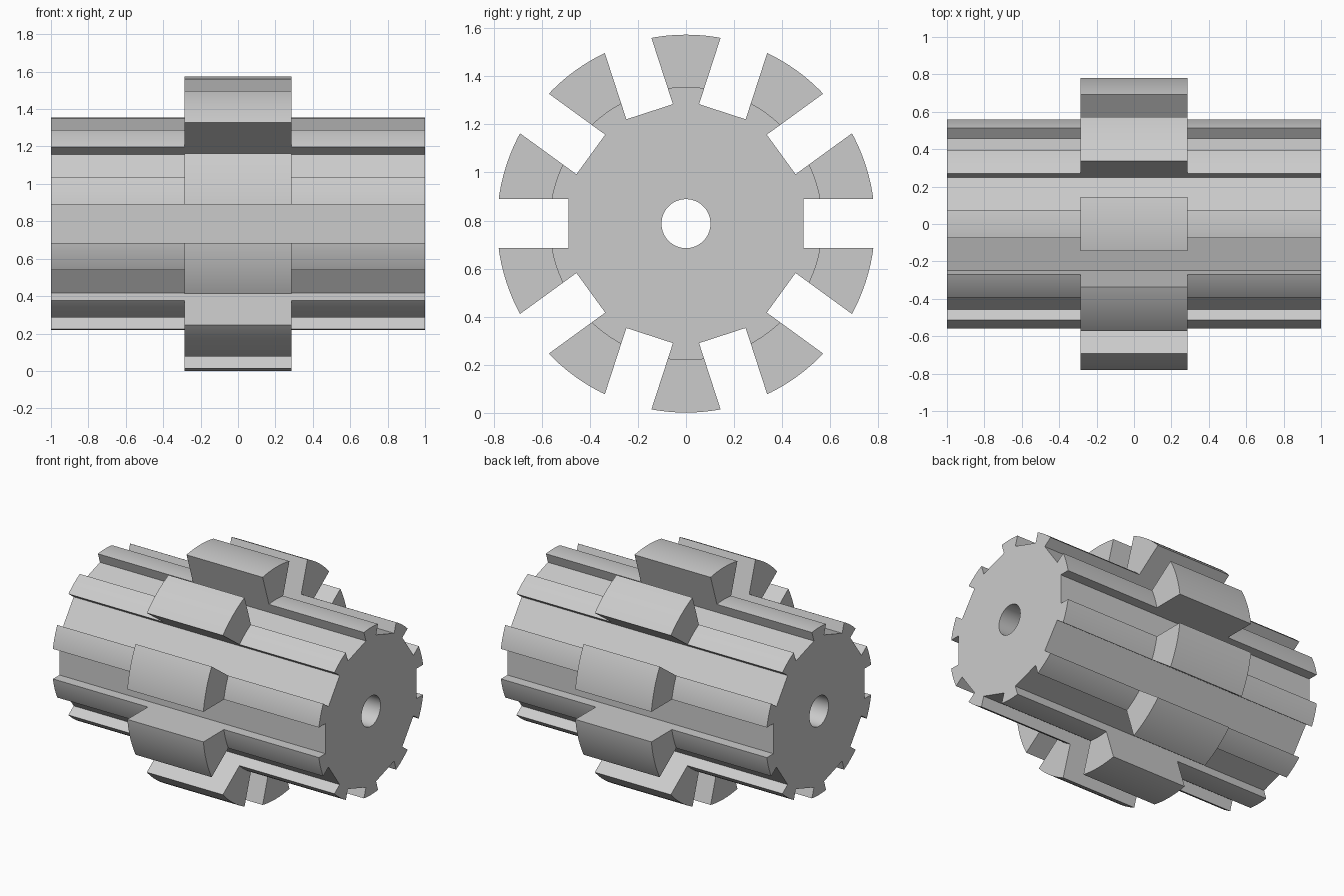
import bpy, bmesh, math
from mathutils import Matrix, Vector

cube = bpy.data.objects.get("Cube")
if cube:
    bpy.data.objects.remove(cube, do_unlink=True)

TEETH = 10
R_TOOTH, R_HUB, R_FLOOR, R_BORE = 0.787, 0.569, 0.49, 0.102
HALF_LENGTH, HALF_RIM, HALF_SLOT = 1.0, 0.286, 0.102
AXIS_Z = R_TOOTH

steel = bpy.data.materials.new("plain grey")
grey = (0.6, 0.6, 0.6, 1)
steel.diffuse_color = grey
steel.use_nodes = True
steel.node_tree.nodes["Principled BSDF"].inputs["Base Color"].default_value = grey


def make_object(name, bm):
    bmesh.ops.recalc_face_normals(bm, faces=bm.faces)
    mesh = bpy.data.meshes.new(name)
    bm.to_mesh(mesh)
    bm.free()
    mesh.materials.append(steel)
    obj = bpy.data.objects.new(name, mesh)
    bpy.context.collection.objects.link(obj)
    obj.location.z = AXIS_Z
    return obj


# Stepped drum with a bore, turned about the x axis
profile = [(-HALF_LENGTH, R_BORE), (-HALF_LENGTH, R_HUB), (-HALF_RIM, R_HUB),
           (-HALF_RIM, R_TOOTH), (HALF_RIM, R_TOOTH), (HALF_RIM, R_HUB),
           (HALF_LENGTH, R_HUB), (HALF_LENGTH, R_BORE)]
bm = bmesh.new()
ring = [bm.verts.new((x, 0, r)) for x, r in profile]
edges = [bm.edges.new((a, b)) for a, b in zip(ring, ring[1:] + ring[:1])]
bmesh.ops.spin(bm, geom=ring + edges, cent=(0, 0, 0), axis=(1, 0, 0),
               angle=math.tau, steps=120)
bmesh.ops.remove_doubles(bm, verts=bm.verts, dist=1e-4)
gear = make_object("splined_gear", bm)

# Straight slots between the teeth, running the full length
bm = bmesh.new()
depth = 0.5
for i in range(TEETH):
    place = (Matrix.Rotation(math.tau * i / TEETH, 4, 'X')
             @ Matrix.Translation(Vector((0, R_FLOOR + depth / 2, 0)))
             @ Matrix.Diagonal((2.4, depth, 2 * HALF_SLOT, 1)))
    bmesh.ops.create_cube(bm, size=1, matrix=place)
slots = make_object("slot_cutter", bm)
slots.hide_render = True

cut = gear.modifiers.new("slots", 'BOOLEAN')
cut.operation = 'DIFFERENCE'
cut.solver = 'EXACT'
cut.object = slots

bpy.ops.object.select_all(action='DESELECT')
gear.select_set(True)
bpy.context.view_layer.objects.active = gear
bpy.ops.object.modifier_apply(modifier=cut.name)
bpy.data.objects.remove(slots, do_unlink=True)
bpy.ops.object.shade_smooth_by_angle(angle=math.radians(15))
